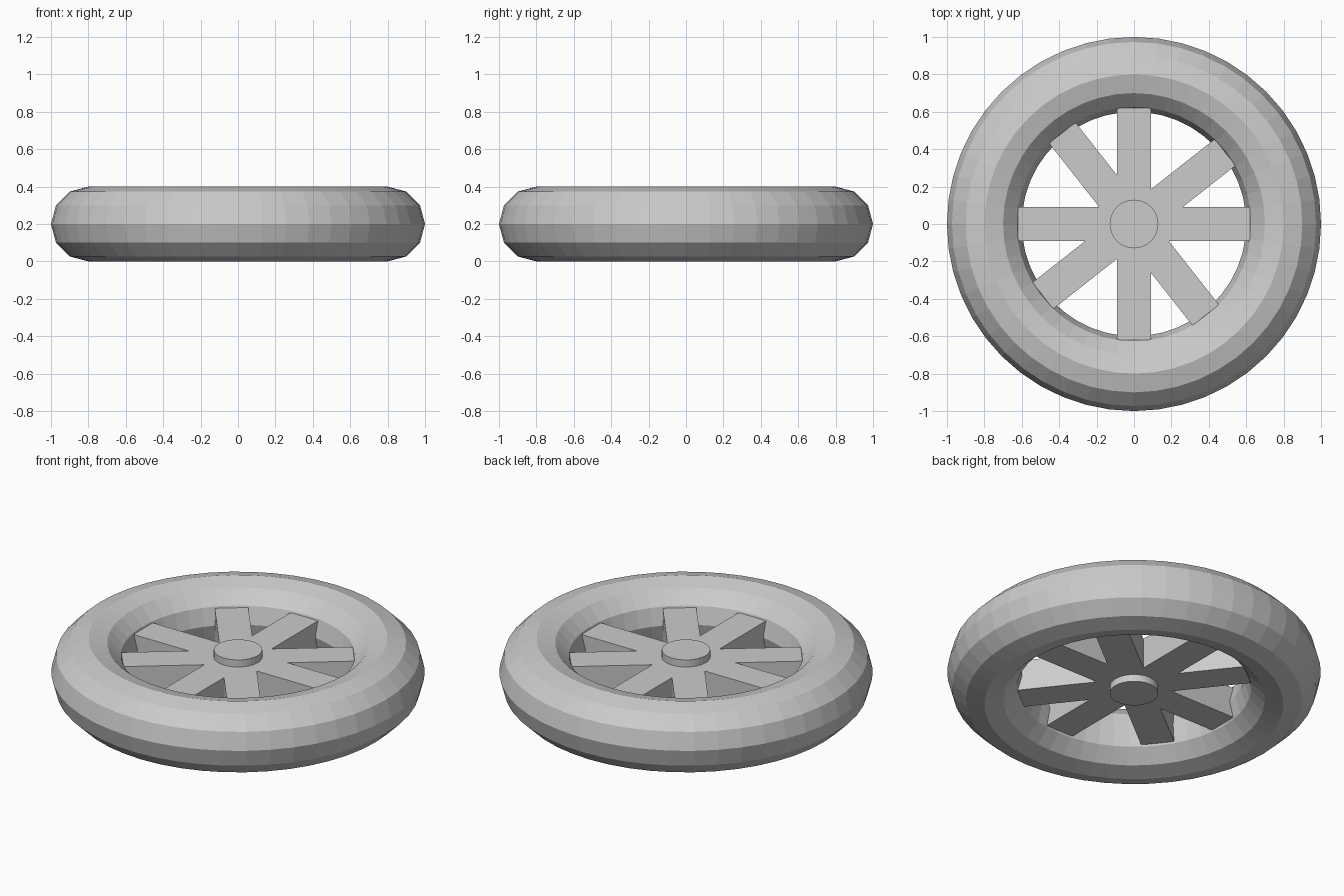
import bpy
from math import radians

if "Cube" in bpy.data.objects:
    bpy.data.objects.remove(bpy.data.objects["Cube"])

MID_Z = 0.2

# Tyre: flat-shaded ring
bpy.ops.mesh.primitive_torus_add(location=(0, 0, MID_Z), major_radius=0.8, minor_radius=0.2,
                                 major_segments=48, minor_segments=12)
bpy.context.object.name = "tyre"

# Hub: short cylinder standing proud of the spokes on both sides
bpy.ops.mesh.primitive_cylinder_add(vertices=32, radius=0.13, depth=0.264, location=(0, 0, MID_Z))
bpy.context.object.name = "hub"


def spoke_bar(name, angle):
    """Square bar through the hub, making two opposite spokes."""
    bpy.ops.mesh.primitive_cube_add(size=1, location=(0, 0, MID_Z), rotation=(0, 0, radians(angle)))
    bar = bpy.context.object
    bar.name = name
    bar.scale = (1.24, 0.18, 0.18)


# Spokes: one upright cross and one turned cross
for i, angle in enumerate((0, 90, 38.2, 128.2)):
    spoke_bar(f"spoke_bar_{i + 1}", angle)
